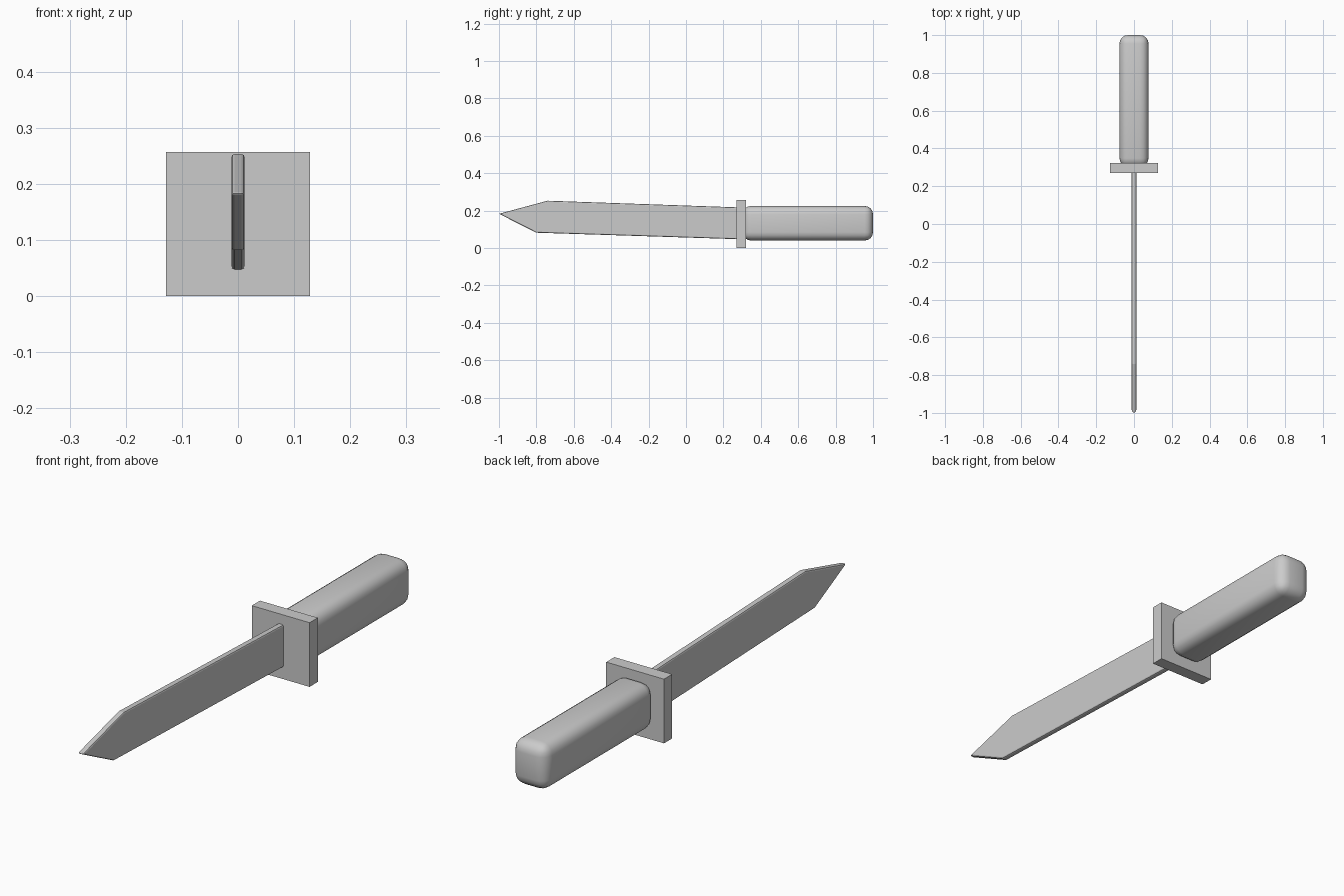
import bpy, bmesh

if "Cube" in bpy.data.objects:
    bpy.data.objects.remove(bpy.data.objects["Cube"])

grey = bpy.data.materials.new("light_grey")
grey.diffuse_color = (0.6, 0.6, 0.6, 1)
grey.use_nodes = True
grey.node_tree.nodes["Principled BSDF"].inputs["Base Color"].default_value = grey.diffuse_color


def make_object(name, bm, bevel=0, segments=3, smooth=True):
    bmesh.ops.recalc_face_normals(bm, faces=bm.faces)
    mesh = bpy.data.meshes.new(name)
    bm.to_mesh(mesh)
    bm.free()
    mesh.materials.append(grey)
    obj = bpy.data.objects.new(name, mesh)
    bpy.context.collection.objects.link(obj)
    if bevel:
        mod = obj.modifiers.new("rounding", 'BEVEL')
        mod.width = bevel
        mod.segments = segments
        mod.limit_method = 'ANGLE'
        if smooth:
            mesh.polygons.foreach_set("use_smooth", [True] * len(mesh.polygons))
    return obj


def box(name, lo, hi, **kw):
    bm = bmesh.new()
    bmesh.ops.create_cube(bm, size=1)
    for v in bm.verts:
        v.co = [(a + b) / 2 + c * (b - a) for a, b, c in zip(lo, hi, v.co)]
    return make_object(name, bm, **kw)


# Square guard plate
box("guard", (-0.128, 0.27, 0), (0.128, 0.322, 0.257))

# Rounded grip, its inner end sunk into the guard
box("handle", (-0.077, 0.303, 0.04), (0.077, 1.0, 0.225), bevel=0.045, segments=4)

# Blade: side profile extruded to thickness, with narrow chamfered edges
profile = [(-1.0, 0.183), (-0.74, 0.253), (0.29, 0.217), (0.29, 0.047), (-0.80, 0.082)]
bm = bmesh.new()
face = bm.faces.new([bm.verts.new((-0.012, y, z)) for y, z in profile])
ext = bmesh.ops.extrude_face_region(bm, geom=[face])
bmesh.ops.translate(bm, vec=(0.024, 0, 0),
                    verts=[g for g in ext["geom"] if isinstance(g, bmesh.types.BMVert)])
make_object("blade", bm, bevel=0.006, segments=2, smooth=False)
